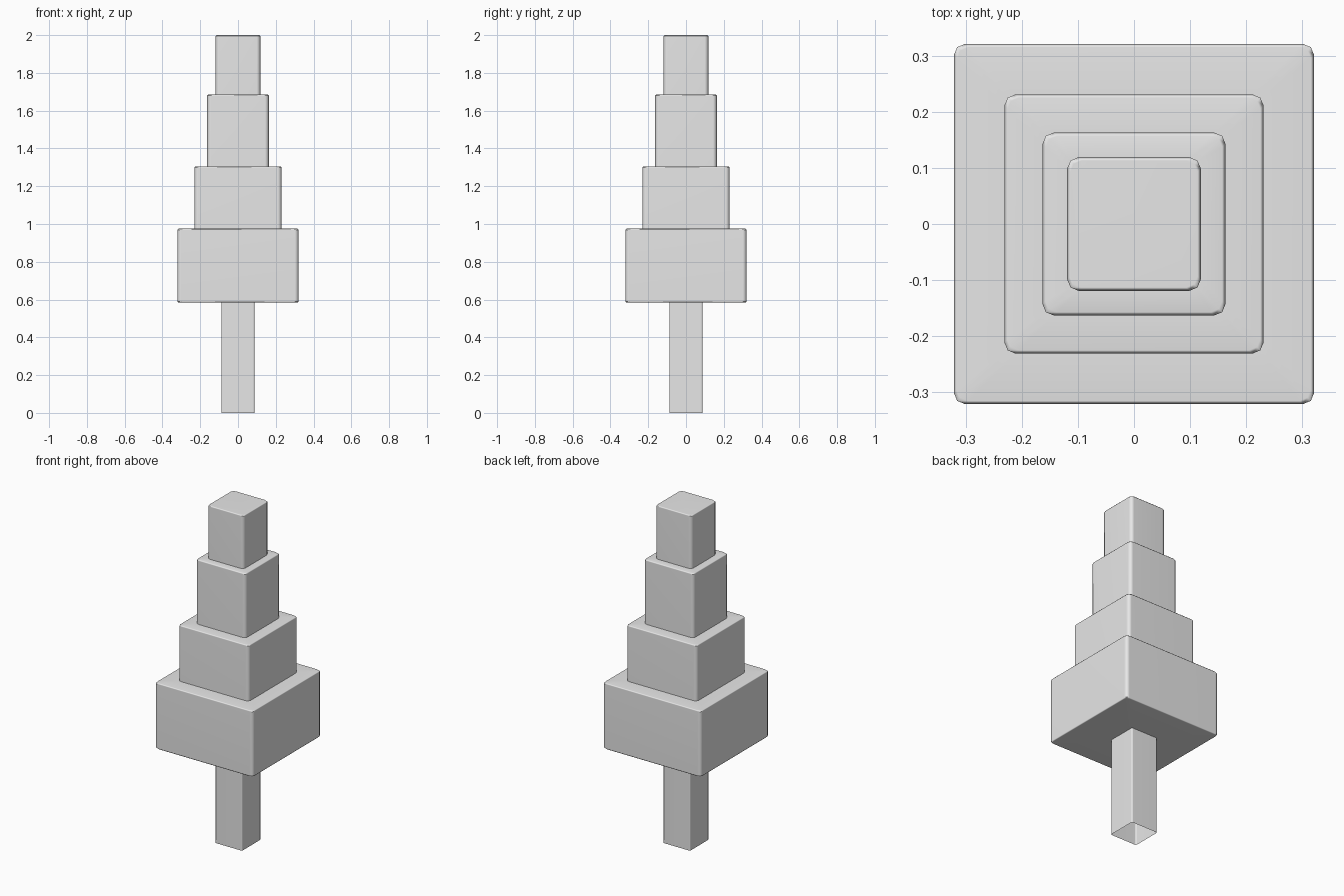
import bpy, bmesh, math

# Remove the default cube
cube = bpy.data.objects.get("Cube")
if cube:
    bpy.data.objects.remove(cube)

grey = bpy.data.materials.new("plain grey")
grey.use_nodes = True
colour = (0.8, 0.8, 0.8, 1)
grey.diffuse_color = colour
grey.node_tree.nodes["Principled BSDF"].inputs["Base Color"].default_value = colour


def rounded_square(bm, half, z, radius):
    """Ring of vertices: a square with three points on each corner."""
    ring = []
    for corner in range(4):
        middle = math.pi / 4 + corner * math.pi / 2
        centre = (half - radius) * math.sqrt(2)
        for step in (-1, 0, 1):
            a = middle + step * math.pi / 4
            x = centre * math.cos(middle) + radius * math.cos(a)
            y = centre * math.sin(middle) + radius * math.sin(a)
            ring.append(bm.verts.new((x, y, z)))
    return ring


def loft(name, profile, radius, cap_top):
    """Join square rings from bottom to top, leaving the bottom open."""
    bm = bmesh.new()
    rings = [rounded_square(bm, h, z, radius) for h, z in profile]
    for low, high in zip(rings, rings[1:]):
        for i in range(len(low)):
            j = (i + 1) % len(low)
            bm.faces.new((low[i], low[j], high[j], high[i]))
    if cap_top:
        bm.faces.new(rings[-1])
    mesh = bpy.data.meshes.new(name)
    bm.to_mesh(mesh)
    bm.free()
    mesh.materials.append(grey)
    obj = bpy.data.objects.new(name, mesh)
    bpy.context.collection.objects.link(obj)
    bpy.ops.object.select_all(action='DESELECT')
    obj.select_set(True)
    bpy.context.view_layer.objects.active = obj
    bpy.ops.object.shade_smooth_by_angle(angle=math.radians(50))
    # Keep the broad sides flat beside the soft corners
    weighted = obj.modifiers.new("flat sides", 'WEIGHTED_NORMAL')
    weighted.keep_sharp = True
    return obj


# Trunk: open square tube
trunk_half, base = 0.088, 0.584
loft("trunk", [(trunk_half, 0), (trunk_half, base)], 0.008, False)

# Canopy: four stacked tiers with eased edges, (half width, top height)
tiers = [(0.321, 0.975), (0.231, 1.305), (0.163, 1.685), (0.119, 2.0)]
ease = 0.006
profile = [(trunk_half, base)]
bottom = base
for half, top in tiers:
    if bottom == base:
        profile += [(half - ease, bottom), (half, bottom + ease)]
    else:
        profile.append((half, bottom))
    profile += [(half, top - ease), (half - ease, top)]
    bottom = top
loft("canopy", profile, 0.02, True)
